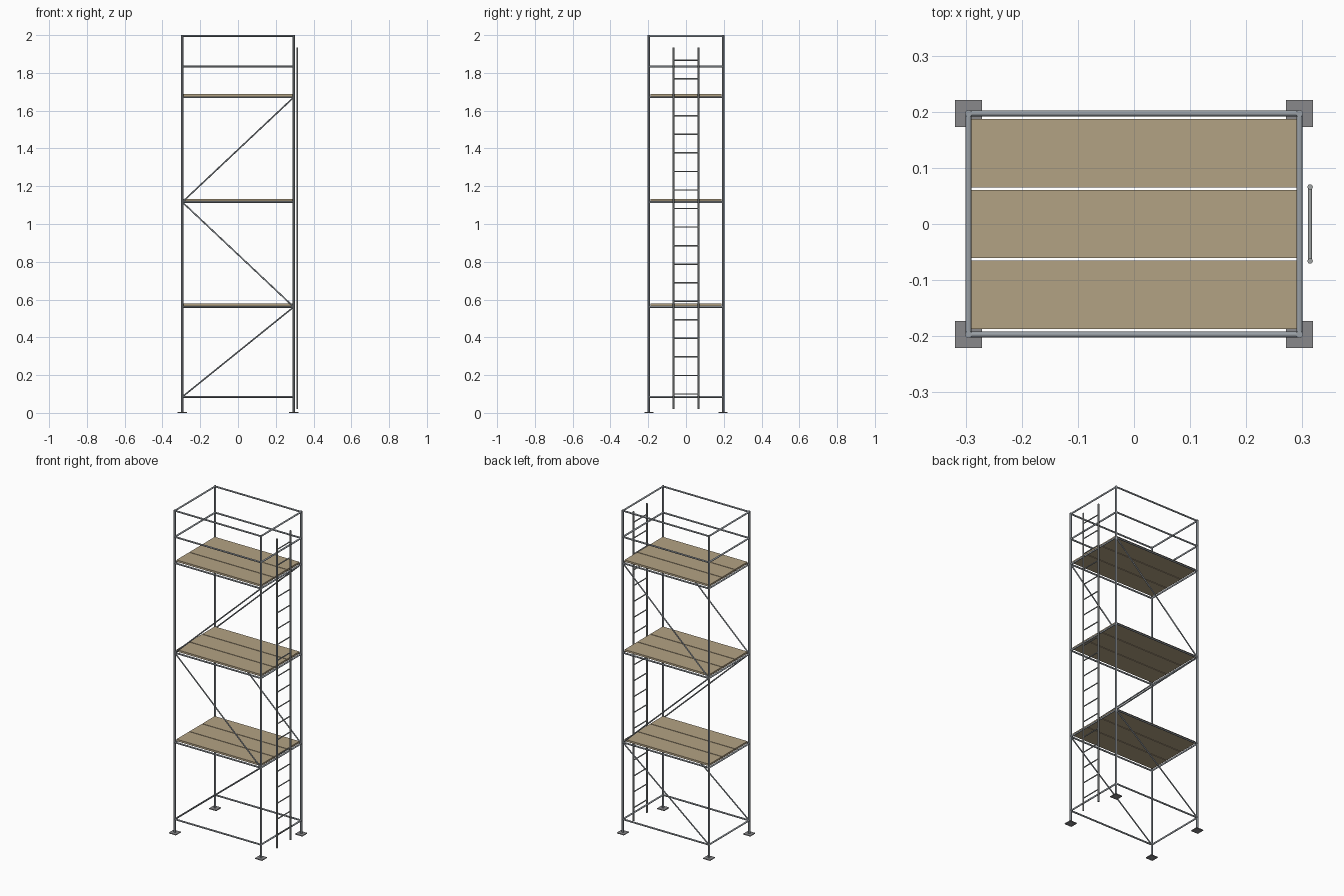
import bpy
from mathutils import Vector

cube = bpy.data.objects.get("Cube")
if cube:
    bpy.data.objects.remove(cube, do_unlink=True)


def material(name, rgb):
    m = bpy.data.materials.new(name)
    m.use_nodes = True
    m.diffuse_color = (*rgb, 1)
    m.node_tree.nodes["Principled BSDF"].inputs["Base Color"].default_value = (*rgb, 1)
    return m


steel = material("galvanised steel", (0.32, 0.35, 0.38))
plate_steel = material("plate steel", (0.25, 0.25, 0.26))
ladder_metal = material("ladder metal", (0.35, 0.37, 0.37))
wood = material("plank wood", (0.45, 0.36, 0.23))


def tube(name, a, b, radius, mat):
    a, b = Vector(a), Vector(b)
    d = b - a
    bpy.ops.mesh.primitive_cylinder_add(vertices=12, radius=radius, depth=d.length,
                                        location=(a + b) / 2)
    o = bpy.context.object
    o.rotation_euler = d.to_track_quat("Z", "Y").to_euler()
    o.name = name
    o.data.materials.append(mat)
    bpy.ops.object.shade_smooth_by_angle()


def box(name, centre, size, mat):
    bpy.ops.mesh.primitive_cube_add(size=1, location=centre)
    o = bpy.context.object
    o.name = name
    o.scale = size
    o.data.materials.append(mat)


X, Y = 0.295, 0.197
TOP = 2.0
levels = [0.085, 0.561, 1.116, 1.671]
guards = [1.833, TOP - 0.005]

# Posts and base plates
for sx in (-1, 1):
    for sy in (-1, 1):
        tube("post", (sx * X, sy * Y, 0), (sx * X, sy * Y, TOP), 0.006, steel)
        box("base_plate", (sx * X, sy * Y, 0.0025), (0.048, 0.048, 0.005), plate_steel)

# Horizontal rails around every level
for z in levels + guards:
    for s in (-1, 1):
        tube("long_rail", (-X, s * Y, z), (X, s * Y, z), 0.005, steel)
        tube("end_rail", (s * X, -Y, z), (s * X, Y, z), 0.005, steel)

# Zigzag braces on front and back
for i in range(3):
    side = -1 if i % 2 == 0 else 1
    for s in (-1, 1):
        tube("brace", (side * X, s * Y, levels[i]), (-side * X, s * Y, levels[i + 1]),
             0.004, steel)

# Three planks on each deck
for z in levels[1:]:
    for k in (-1, 0, 1):
        box("plank", (0, k * 0.126, z + 0.011), (0.58, 0.122, 0.012), wood)

# Ladder on the left end
LX, LY = 0.314, 0.066
for s in (-1, 1):
    tube("ladder_rail", (LX, s * LY, 0.02), (LX, s * LY, 1.935), 0.0048, ladder_metal)
for i in range(19):
    z = 0.1 + i * 0.0982
    tube("ladder_rung", (LX, -LY, z), (LX, LY, z), 0.0035, ladder_metal)
